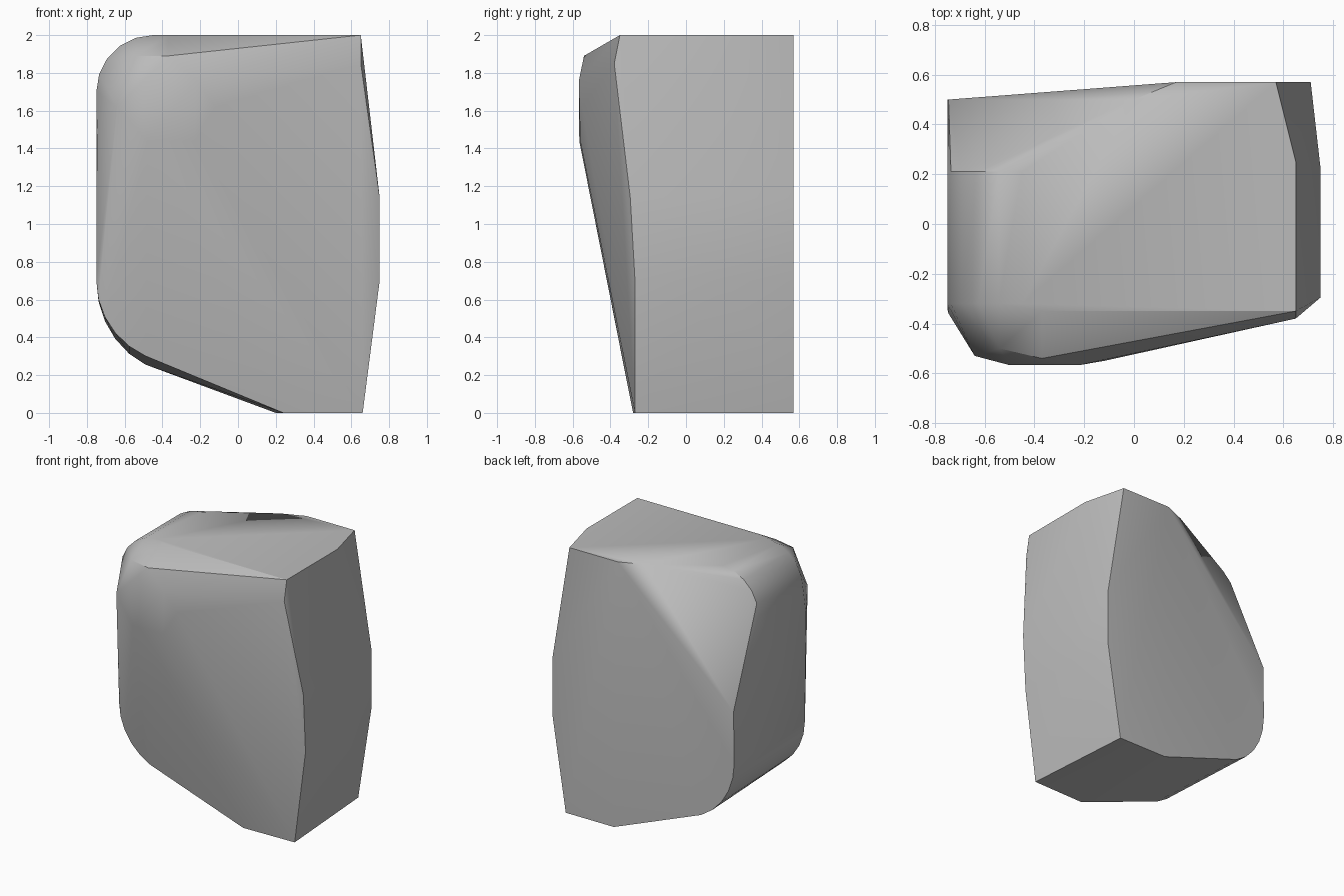
import bpy
import bmesh
from math import sin, cos, radians

default_cube = bpy.data.objects.get("Cube")
if default_cube:
    bpy.data.objects.remove(default_cube, do_unlink=True)


def make_material(name, colour):
    material = bpy.data.materials.new(name)
    material.use_nodes = True
    material.diffuse_color = colour
    material.node_tree.nodes["Principled BSDF"].inputs["Base Color"].default_value = colour
    return material


def arc(centre_x, centre_z, radius_x, radius_z, y, angles):
    """Rounded corner in the xz plane, swept from the right side of the rock."""
    return [(centre_x - radius_x * cos(radians(a)), y, centre_z + radius_z * sin(radians(a)))
            for a in angles]


def level(z, *outline):
    """Points of a flat outline at one height."""
    return [(x, y, z) for x, y in outline]


def build_hull(name, points, material):
    mesh = bpy.data.meshes.new(name)
    bm = bmesh.new()
    for point in points:
        bm.verts.new(point)
    hull = bmesh.ops.convex_hull(bm, input=bm.verts)
    unused = {v for v in hull["geom_interior"] + hull["geom_unused"]
              if isinstance(v, bmesh.types.BMVert)}
    bmesh.ops.delete(bm, geom=list(unused), context="VERTS")
    bmesh.ops.dissolve_limit(bm, angle_limit=radians(1), verts=bm.verts, edges=bm.edges)
    bmesh.ops.recalc_face_normals(bm, faces=bm.faces)
    bm.to_mesh(mesh)
    bm.free()
    mesh.materials.append(material)
    rock = bpy.data.objects.new(name, mesh)
    bpy.context.collection.objects.link(rock)
    return rock


points = []

# Flat top and flat base
points += level(2, (0.65, -0.35), (0.65, 0.25), (0.57, 0.57), (0.17, 0.57), (0, 0.5), (-0.37, -0.35))
points += level(0, (0.66, -0.27), (0.6, 0.57), (0.2, 0.57), (0.24, -0.28))

# Broken left side, bulging at mid height
for height, front in ((0.7, -0.27), (1.14, -0.295)):
    points += level(height, (0.75, front), (0.75, 0.22), (0.71, 0.57))
points += level(1.85, (0.65, -0.38))

# Rounded upper right edge
upper_angles = range(0, 91, 18)
for y in (-0.32, 0.21):
    points += arc(-0.45, 1.7, 0.3, 0.3, y, upper_angles)

# Rounded lower right edge
lower_angles = range(0, -66, -13)
points += arc(-0.3, 0.7, 0.45, 0.44, -0.34, lower_angles)
for x, y, z in arc(-0.3, 0.7, 0.45, 0.49, 0, lower_angles):
    points.append((x, 0.57 - 0.077 * (0.17 - x), z))

# Right side, running up to the sloping back facet
points += level(1.09, (-0.745, 0.5))
points += level(1.5, (-0.745, -0.36))

# Blunt nose on the front
points += level(1.44, (-0.48, -0.565), (-0.23, -0.56))
points += level(1.62, (-0.64, -0.53), (-0.12, -0.55))
points += level(1.76, (-0.5, -0.567), (-0.22, -0.567))
points += level(1.89, (-0.54, -0.5), (-0.37, -0.54))

stone = make_material("grey stone", (0.5, 0.5, 0.5, 1))
rock = build_hull("rock", points, stone)

bpy.ops.object.select_all(action="DESELECT")
rock.select_set(True)
bpy.context.view_layer.objects.active = rock
bpy.ops.object.shade_smooth_by_angle(angle=radians(30))
